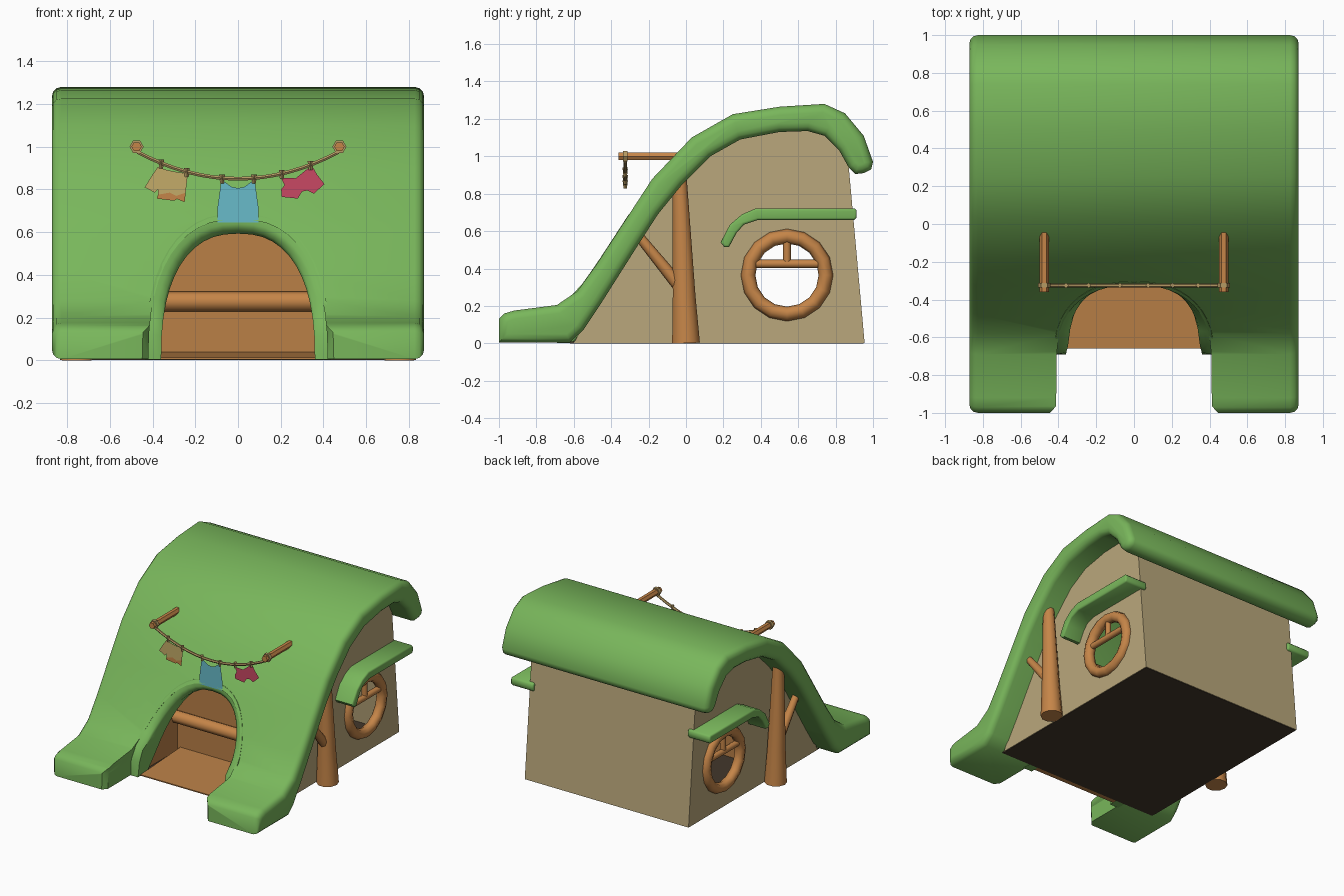
import bpy, bmesh, math
from mathutils import Vector

if "Cube" in bpy.data.objects:
    bpy.data.objects.remove(bpy.data.objects["Cube"])


def material(name, rgb):
    m = bpy.data.materials.new(name)
    m.diffuse_color = (*rgb, 1)
    m.use_nodes = True
    m.node_tree.nodes["Principled BSDF"].inputs["Base Color"].default_value = m.diffuse_color
    return m


GREEN = material("grass_green", (.19, .47, .105))
WOOD = material("warm_wood", (.56, .235, .065))
PLANK = material("door_orange", (.49, .215, .062))
WALL = material("sand_wall", (.49, .39, .2))
DARK = material("dark_floor", (.055, .038, .024))
ROPE = material("rope_tan", (.46, .32, .125))
CREAM = material("cream_cloth", (.55, .41, .14))
BLUE = material("blue_cloth", (.14, .5, .59))
RED = material("red_cloth", (.58, .065, .127))


def activate(ob):
    bpy.ops.object.select_all(action='DESELECT')
    ob.select_set(True)
    bpy.context.view_layer.objects.active = ob


def finish(name, bm, mat, smooth=None):
    me = bpy.data.meshes.new(name)
    bm.to_mesh(me)
    bm.free()
    ob = bpy.data.objects.new(name, me)
    bpy.context.collection.objects.link(ob)
    me.materials.append(mat)
    if smooth:
        activate(ob)
        bpy.ops.object.shade_smooth_by_angle(angle=math.radians(smooth))
    return ob


def loft(name, rings, mat, smooth=None, cyclic=False):
    """Skin closed rings; cap the ends, or join last ring to first."""
    bm = bmesh.new()
    vs = [[bm.verts.new(p) for p in r] for r in rings]
    n = len(vs[0])
    pairs = list(zip(vs, vs[1:])) + ([(vs[-1], vs[0])] if cyclic else [])
    for a, b in pairs:
        for i in range(n):
            j = (i + 1) % n
            bm.faces.new((a[i], a[j], b[j], b[i]))
    if not cyclic:
        bm.faces.new(vs[0])
        bm.faces.new(vs[-1])
    bmesh.ops.recalc_face_normals(bm, faces=bm.faces)
    return finish(name, bm, mat, smooth)


def prism(name, pts, x0, x1, mat, smooth=None):
    return loft(name, [[(x, y, z) for y, z in pts] for x in (x0, x1)], mat, smooth)


def inset(pts, d):
    out = []
    for i, p in enumerate(pts):
        p = Vector(p)
        a = (p - Vector(pts[i - 1])).normalized()
        b = (Vector(pts[(i + 1) % len(pts)]) - p).normalized()
        n1, n2 = Vector((a.y, -a.x)), Vector((b.y, -b.x))
        out.append(tuple(p + d * (n1 + n2) / (1 + n1.dot(n2))))
    return out


def rounded_prism(name, pts, x0, x1, r, mat):
    rings = []
    for k in range(4):
        a = math.pi / 6 * k
        rings.append((x0 + r * (1 - math.cos(a)), r * (1 - math.sin(a))))
    rings += [(x0 + x1 - x, d) for x, d in reversed(rings)]
    return loft(name, [[(x, y, z) for y, z in inset(pts, d)] for x, d in rings], mat, 50)


def tube(name, pts, radii, mat, cyclic=False, res=2):
    cu = bpy.data.curves.new(name, 'CURVE')
    cu.dimensions = '3D'
    cu.bevel_depth, cu.bevel_resolution, cu.use_fill_caps = 1, res, True
    sp = cu.splines.new('POLY')
    sp.points.add(len(pts) - 1)
    for i, p in enumerate(pts):
        sp.points[i].co = (*p, 1)
        sp.points[i].radius = radii[i] if isinstance(radii, (list, tuple)) else radii
    sp.use_cyclic_u = cyclic
    cu.materials.append(mat)
    ob = bpy.data.objects.new(name, cu)
    bpy.context.collection.objects.link(ob)
    activate(ob)
    bpy.ops.object.convert(target='MESH')
    ob = bpy.context.view_layer.objects.active
    bpy.ops.object.shade_smooth_by_angle(angle=math.radians(50))
    return ob


def cut(ob, cutter):
    m = ob.modifiers.new("cut", 'BOOLEAN')
    m.operation, m.solver, m.object = 'DIFFERENCE', 'EXACT', cutter
    activate(ob)
    bpy.ops.object.modifier_apply(modifier=m.name)
    bpy.data.objects.remove(cutter)


def arch(a, b, t):
    c, s = math.cos(t), math.sin(t)
    return math.copysign(abs(c) ** .83, c) * a, max(s, 0) ** .83 * b


def interp(table, z):
    for (y0, z0), (y1, z1) in zip(table, table[1:]):
        if z <= z1:
            return y0 + (y1 - y0) * max(0, (z - z0) / (z1 - z0))
    return table[-1][0]


N = 24
ANGLES = [math.pi * i / N for i in range(N + 1)]

# Sweeping roof with the door arch cut out of it
outer = [(-1, .005), (-1, .13), (-.97, .16), (-.92, .175), (-.69, .205), (-.58, .28),
         (-.48, .42), (-.33, .65), (-.18, .88), (.03, 1.10), (.25, 1.225), (.5, 1.265),
         (.74, 1.28), (.85, 1.23), (.95, 1.11), (1, .97), (.99, .93), (.95, .91), (.905, .905)]
inner = [(.87, .94), (.82, 1.03), (.74, 1.11), (.65, 1.135), (.5, 1.13), (.29, 1.09), (.13, 1.0),
         (-.02, .85), (-.15, .69), (-.26, .52), (-.45, .22), (-.55, .07), (-.62, .005)]
roof = rounded_prism("roof", outer + inner, -.872, .872, .045, GREEN)
rings = []
for y, a in ((-1.05, .49), (-.965, .42), (-.05, .42)):
    pts = [arch(a, .66, t) for t in ANGLES]
    rings.append([(a, y, -.2)] + [(x, y, z) for x, z in pts] + [(-a, y, -.2)])
cut(roof, loft("arch_cutter", rings, GREEN))
activate(roof)
bpy.ops.object.shade_smooth_by_angle(angle=math.radians(50))

# Funnel-shaped lining of the door arch
front_y = [(-.69, .18), (-.58, .28), (-.48, .42), (-.33, .65), (-.18, .88)]
back_y = list(reversed(inner[7:]))
rings = []
for t in ANGLES:
    s = math.sin(t)
    ring = []
    for a, b, table, dy in ((.435, .685, front_y, 0), (.40, .635, front_y, .02 * s),
                            (.372, .603, front_y, .06 * s), (.36, .59, front_y, .11 * s),
                            (.36, .59, back_y, .04), (.435, .685, back_y, .01)):
        x, z = arch(a, b, t)
        ring.append((x, interp(table, z) + dy, z + .003))
    rings.append(ring)
loft("arch_lining", rings, GREEN, 50)

# Recessed entrance: sloped floor, back panel, side panels, log rail
prism("entrance_floor", [(-.66, .004), (-.15, .004), (-.15, .04), (-.66, .012)], -.36, .36, PLANK)
prism("entrance_back", [(-.18, .004), (-.14, .004), (-.14, .68), (-.18, .68)], -.42, .42, PLANK)
tube("entrance_log", [(-.41, -.2, .275), (.41, -.2, .275)], .047, WOOD)

# House floor and back wall
prism("house_floor", [(-.62, 0), (.95, 0), (.95, .01), (-.62, .01)], -.685, .685, DARK)
prism("back_wall", [(.915, .002), (.955, .002), (.865, 1.0), (.825, 1.04)], -.69, .69, WALL)

wall_profile = [(-.60, .002), (.955, .002), (.865, 1.0), (.7, 1.16), (.5, 1.18), (.29, 1.13),
                (.1, 1.02), (-.05, .87), (-.18, .70), (-.29, .53), (-.48, .22)]
canopy = [(.185, .54), (.235, .635), (.30, .69), (.375, .722), (.90, .722), (.912, .71),
          (.912, .672), (.90, .66), (.385, .66), (.31, .635), (.27, .59), (.23, .515), (.205, .515)]
WY, WZ = .54, .365
for s, side in ((1, "right"), (-1, "left")):
    # Side wall with a round window hole
    wall = prism("side_wall_" + side, wall_profile, s * .65, s * .69, WALL)
    hole = [(WY + .2 * math.cos(k * math.pi / 8), WZ + .2 * math.sin(k * math.pi / 8)) for k in range(16)]
    cut(wall, prism("window_cutter", hole, s * .5, s * .9, WALL))
    prism("entrance_side_" + side, [(-.6, .004), (-.18, .004), (-.18, .62)], s * .385, s * .41, PLANK)

    # Window ring and bars
    x = s * .69
    tube("window_ring_" + side,
         [(x, WY + .208 * math.cos(k * math.pi / 8), WZ + .208 * math.sin(k * math.pi / 8))
          for k in range(16)], .039, WOOD, True)
    tube("window_crossbar_" + side, [(x, WY - .2, .425), (x, WY + .2, .425)], .023, WOOD)
    tube("window_upright_" + side, [(x, WY, .425), (x, WY, .56)], .021, WOOD)

    # Canopy over the window
    c0, c1 = sorted((s * .65, s * .84))
    rounded_prism("window_canopy_" + side, canopy, c0, c1, .012, GREEN)

    # Tree-trunk post with a branch
    x = s * .755
    tube("post_" + side, [(x, 0, .001), (x, -.01, .25), (x, -.035, .92)], [.078, .064, .038], WOOD, res=3)
    tube("post_branch_" + side, [(x, -.03, .30), (x, -.25, .57)], [.036, .026], WOOD)

    # Pole for the washing line, with a rope binding
    x = s * .475
    tube("line_pole_" + side, [(x, -.36, 1.0), (x, -.03, 1.0)], .024, WOOD, res=1)
    tube("pole_binding_" + side, [(x, -.337, 1.0), (x, -.313, 1.0)], .033, ROPE, res=1)

# Sagging washing line with pegs
LY = -.325


def sag(x):
    return .85 + .125 * (abs(x) / .47) ** 2


tube("washing_line", [(x, LY, sag(x)) for x in [-.47 + .94 * i / 16 for i in range(17)]], .010, ROPE, res=1)
for i, x in enumerate((-.36, -.24, -.075, .075, .205, .34)):
    tube(f"peg_{i}", [(x, LY, sag(x) - .025), (x, LY, sag(x) + .017)], [.009, .014], ROPE, res=0)


# Flat laundry sheets
def cloth(name, pts, mat, y=LY):
    bm = bmesh.new()
    f = bm.faces.new([bm.verts.new((x, y, z)) for x, z in pts])
    f.normal_update()
    if f.normal.y > 0:
        f.normal_flip()
    finish(name, bm, mat)


cloth("cream_shirt", [(-.375, .905), (-.40, .87), (-.437, .81), (-.39, .785), (-.375, .80), (-.375, .775),
                      (-.32, .785), (-.29, .77), (-.245, .785), (-.235, .875), (-.28, .88), (-.33, .89)], CREAM)
cloth("shirt_hem", [(-.375, .775), (-.38, .757), (-.30, .747), (-.285, .755), (-.25, .74), (-.245, .785),
                    (-.29, .77), (-.32, .785)], WOOD)
cloth("blue_towel", [(-.097, .645), (.097, .645), (.095, .72), (.078, .845), (.055, .83), (.03, .812),
                     (0, .806), (-.03, .812), (-.055, .83), (-.078, .845), (-.095, .72)], BLUE)
cloth("red_shorts", [(.20, .855), (.27, .852), (.33, .90), (.35, .905), (.37, .87), (.405, .825), (.355, .78),
                     (.325, .795), (.30, .79), (.28, .757), (.205, .765), (.202, .80), (.218, .82)], RED)
